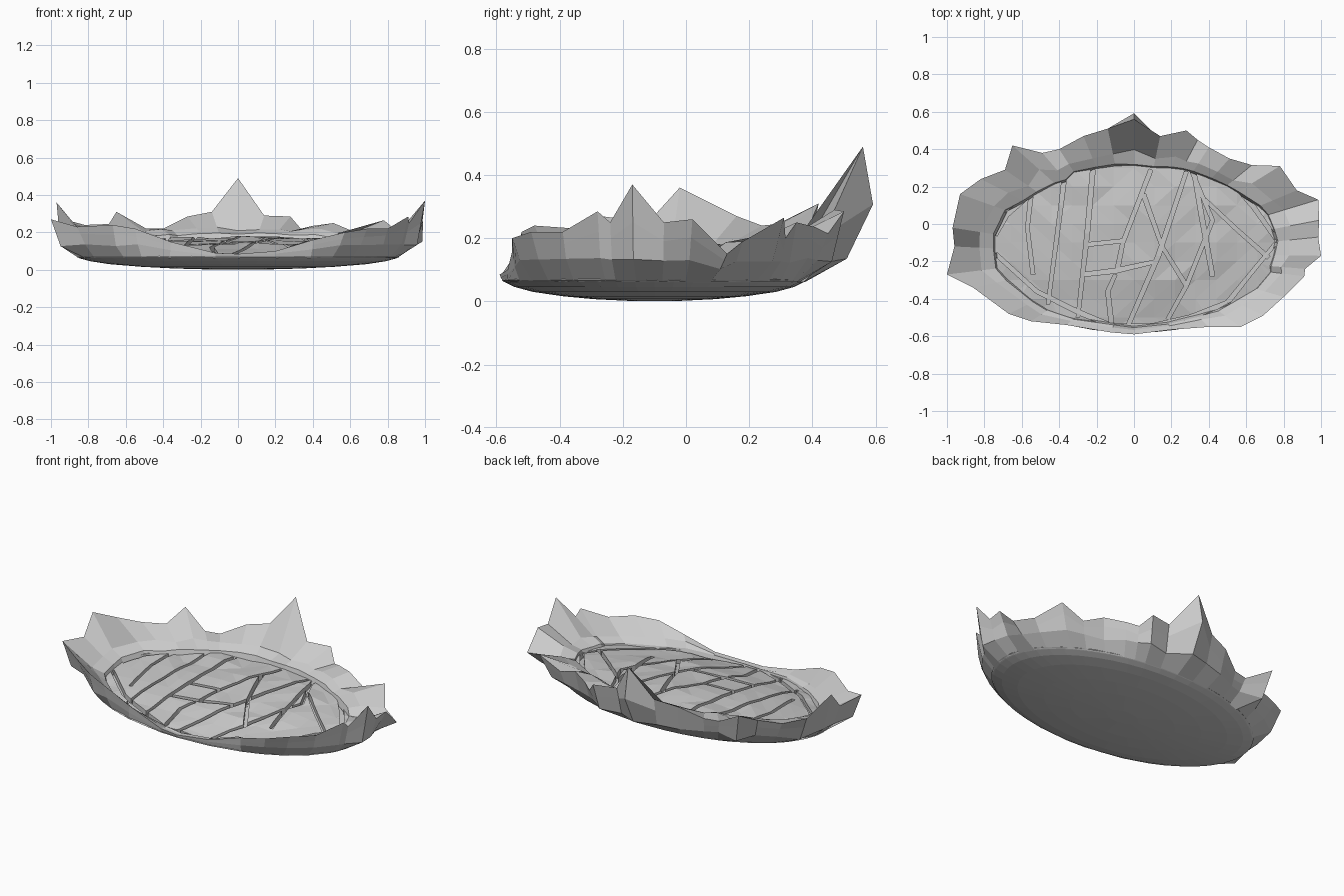
import bpy, bmesh, random
from math import sin, cos, pi, atan2
from mathutils import Vector, noise

if "Cube" in bpy.data.objects:
    bpy.data.objects.remove(bpy.data.objects["Cube"])
random.seed(4)
CY = -0.10


def floor_z(x, y):
    return 0.175 - 0.17 * (y - 0.2) ** 2 - 0.06 * x * x


def make_object(name, bm):
    bmesh.ops.recalc_face_normals(bm, faces=bm.faces)
    me = bpy.data.meshes.new(name)
    bm.to_mesh(me)
    bm.free()
    ob = bpy.data.objects.new(name, me)
    bpy.context.collection.objects.link(ob)
    return ob


def bridge(bm, a, b):
    n = len(a)
    for i in range(n):
        j = (i + 1) % n
        bm.faces.new((a[i], a[j], b[j], b[i]))


# Stone bed: shallow bowl below
bm = bmesh.new()
N = 48
rings = []
for r in (0.12, 0.4, 0.6, 0.8, 0.92, 0.98, 1.0):
    z = 0.045 * r ** 2 + 0.022 * r ** 12
    rings.append([bm.verts.new((0.86 * r * cos(2 * pi * i / N), CY + 0.482 * r * sin(2 * pi * i / N), z))
                  for i in range(N)])
for a, b in zip(rings, rings[1:]):
    bridge(bm, a, b)
bm.faces.new(rings[0])
# Uneven domed floor: a flat lid on the bowl, gridded by cuts and raised into slabs
rim = [bm.verts.new((v.co.x * 0.95, CY + (v.co.y - CY) * 0.95, 0.1)) for v in rings[-1]]
bridge(bm, rings[-1], rim)
lid = [bm.faces.new(rim)]
cuts = [((i * 0.11, 0, 0), (1, 0, 0)) for i in range(-7, 8)]
cuts += [((0, CY + j * 0.1, 0), (0, 1, 0)) for j in range(-4, 5)]
for co, no in cuts:
    geom = [f for f in bm.faces if all(abs(v.co.z - 0.1) < 1e-5 for v in f.verts)]
    geom += list({e for f in geom for e in f.edges}) + list({v for f in geom for v in f.verts})
    bmesh.ops.bisect_plane(bm, geom=geom, plane_co=co, plane_no=no, dist=1e-5)
for v in bm.verts:
    if abs(v.co.z - 0.1) < 1e-5:
        x, y = v.co.x, v.co.y
        bump = 0.018 * noise.noise((x * 5, y * 5, 3.1)) + random.uniform(-.004, .004)
        v.co.z = max(0.07, floor_z(x, y) + bump)
bmesh.ops.triangulate(bm, faces=bm.faces[:])
bed = make_object("cracked_stone_bed", bm)

# Cracks: paths across the floor, carved as narrow trenches
cracks_left = [
    [(-.55, .16), (-.57, -.02), (-.54, -.27)],
    [(-.37, .27), (-.39, .10), (-.46, -.43)],
    [(-.22, .29), (-.25, -.05), (-.30, -.50)],
    [(.09, .29), (-.06, -.10), (-.09, -.25)],
    [(-.25, -.11), (-.06, -.09)],
    [(-.27, -.27), (-.10, -.25), (.12, -.20)],
    [(-.10, -.27), (-.14, -.36), (-.12, -.54)],
    [(-.74, -.16), (-.52, -.36), (-.30, -.47), (-.12, -.545)],
    [(-.74, -.06), (-.68, .05), (-.55, .16)],
]
cracks_right = [
    [(.28, .28), (.13, -.17), (-.03, -.54)],
    [(.05, .16), (.15, -.12), (.28, -.33), (.18, -.51)],
    [(.31, .28), (.42, .02), (.28, -.33)],
    [(.32, .28), (.36, .05), (.42, -.28)],
    [(.38, .13), (.55, -.03), (.72, -.18)],
    [(.50, .25), (.64, .09), (.76, -.08)],
    [(.76, -.10), (.62, -.27), (.50, -.42)],
    [(-.12, -.545), (.10, -.545), (.30, -.50), (.50, -.42)],
]
W, DEPTH = 0.011, 0.03
for path in cracks_left + cracks_right:
    bm = bmesh.new()
    sections = []
    for i, p in enumerate(path):
        a, b = Vector(path[max(i - 1, 0)]), Vector(path[min(i + 1, len(path) - 1)])
        d = (b - a).normalized()
        n = Vector((-d.y, d.x)) * W * random.uniform(0.8, 1.2)
        p = Vector(p)
        zb = max(0.06, floor_z(p.x, p.y) - DEPTH)
        sections.append([bm.verts.new((q.x, q.y, z)) for q, z in
                         ((p - n, zb), (p + n, zb), (p + n, 0.4), (p - n, 0.4))])
    for a, b in zip(sections, sections[1:]):
        bridge(bm, a, b)
    bm.faces.new(sections[0])
    bm.faces.new(sections[-1])
    cutter = make_object("crack_cutter", bm)
    cutter.hide_render = True
    mod = bed.modifiers.new("crack", 'BOOLEAN')
    mod.operation, mod.solver, mod.object = 'DIFFERENCE', 'EXACT', cutter
    bpy.context.view_layer.objects.active = bed
    bpy.ops.object.modifier_apply(modifier=mod.name)
    bpy.data.objects.remove(cutter)

# Jagged rim: crest points counter-clockwise from the front
crest = [
    (0, -.59, .085), (.2, -.565, .10), (.4, -.55, .16), (.57, -.55, .20), (.69, -.49, .22),
    (.8, -.39, .22), (.91, -.28, .285), (.915, -.24, .25), (1, -.17, .37), (.985, -.07, .25),
    (.99, .02, .26), (.985, .13, .15), (.87, .18, .19), (.78, .31, .265), (.63, .315, .20),
    (.51, .35, .25), (.40, .41, .235), (.34, .45, .215), (.28, .50, .285), (.14, .47, .29),
    (0, .56, .49), (-.14, .51, .31), (-.27, .47, .285), (-.40, .40, .22), (-.49, .38, .22),
    (-.65, .42, .31), (-.69, .29, .245), (-.82, .24, .24), (-.93, .16, .27), (-.97, -.02, .36),
    (-.96, -.12, .25), (-1, -.27, .27), (-.86, -.34, .23), (-.67, -.48, .24), (-.55, -.52, .22),
    (-.36, -.54, .15), (-.12, -.58, .09),
]
bm = bmesh.new()
columns = []
for x, y, z in crest:
    top = Vector((x, y, z))
    t = atan2((y - CY) / 0.55, x / 0.95)
    base = Vector((0.85 * cos(t), CY + 0.478 * sin(t), 0.062))
    mid = base.lerp(top, random.uniform(0.55, 0.75))
    mid.z = min(0.13, 0.06 + (z - 0.06) * 0.55) + random.uniform(-.008, .008)
    bulge = mid.lerp(top, random.uniform(0.45, 0.6))
    if z > 0.4:                       # tall back peak leans outward below its tip
        bulge.y = y + 0.032
    s = random.uniform(0.97, 1.0) - (0.05 if x < -0.4 and y > 0.2 else 0)
    inner = Vector((0.775 * s * cos(t), -0.115 + 0.44 * s * sin(t), 0))
    inner.z = min(floor_z(inner.x, inner.y) + random.uniform(.012, .025), z)
    ledge = inner.lerp(top, random.uniform(0.24, 0.36))
    ledge.z = min(inner.z + random.uniform(0.015, 0.035), z - 0.003)
    foot = inner + Vector((-0.015 * cos(t), -0.012 * sin(t), -0.04))
    columns.append([bm.verts.new(p) for p in (base, mid, bulge, top, ledge, inner, foot)])
for i, a in enumerate(columns):
    b = columns[(i + 1) % len(columns)]
    for j in range(len(a) - 1):
        bm.faces.new((a[j], b[j], b[j + 1], a[j + 1]))
make_object("jagged_rock_rim", bm)
